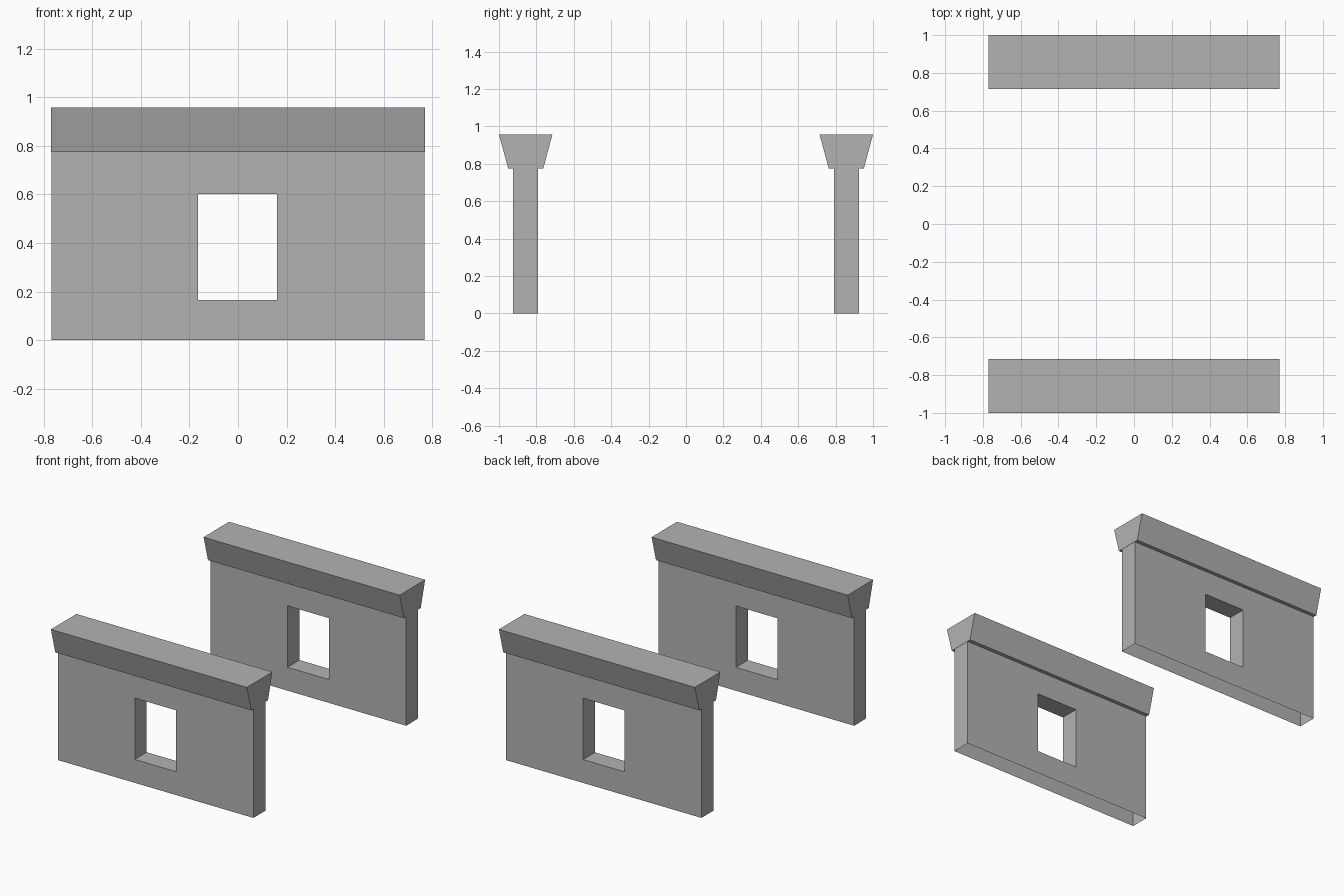
import bpy
import bmesh

cube = bpy.data.objects.get("Cube")
if cube:
    bpy.data.objects.remove(cube, do_unlink=True)

# Single plain stone colour
stone = bpy.data.materials.new("grey stone")
stone.use_nodes = True
stone.diffuse_color = (0.45, 0.45, 0.45, 1)
bsdf = stone.node_tree.nodes["Principled BSDF"]
bsdf.inputs["Base Color"].default_value = stone.diffuse_color
bsdf.inputs["Roughness"].default_value = 0.9

HALF_LENGTH = 0.768
WALL_TOP = 0.775
CAP_TOP = 0.957
WALL_HALF = 0.067
CENTRE_Y = 0.857


def finish(bm, name, y):
    bmesh.ops.recalc_face_normals(bm, faces=bm.faces)
    mesh = bpy.data.meshes.new(name)
    bm.to_mesh(mesh)
    bm.free()
    mesh.materials.append(stone)
    obj = bpy.data.objects.new(name, mesh)
    obj.location.y = y
    bpy.context.collection.objects.link(obj)


def rectangle(bm, x0, x1, z0, z1, y):
    return [bm.verts.new((x, y, z)) for x, z in ((x0, z0), (x1, z0), (x1, z1), (x0, z1))]


def bridge(bm, a, b, sides=range(4)):
    for i in sides:
        j = (i + 1) % 4
        bm.faces.new((a[i], a[j], b[j], b[i]))


# Wall panel: hollow, open underneath, with a lined window opening
def wall(name, y):
    bm = bmesh.new()
    outer, opening = [], []
    for side in (-WALL_HALF, WALL_HALF):
        outer.append(rectangle(bm, -HALF_LENGTH, HALF_LENGTH, 0, WALL_TOP, side))
        opening.append(rectangle(bm, -0.164, 0.161, 0.166, 0.602, side))
        bridge(bm, outer[-1], opening[-1])
    bridge(bm, *opening)
    bridge(bm, *outer, sides=(1, 2, 3))
    finish(bm, name, y)


# Coping: a beam that flares outward towards its flat top
def coping(name, y):
    bm = bmesh.new()
    ends = []
    for x in (-0.77, 0.77):
        profile = ((-0.094, WALL_TOP), (0.094, WALL_TOP), (0.143, CAP_TOP), (-0.143, CAP_TOP))
        ends.append([bm.verts.new((x, py, z)) for py, z in profile])
        bm.faces.new(ends[-1])
    bridge(bm, *ends)
    finish(bm, name, y)


for label, sign in (("front", -1), ("back", 1)):
    wall(label + "_wall", sign * CENTRE_Y)
    coping(label + "_coping", sign * CENTRE_Y)
